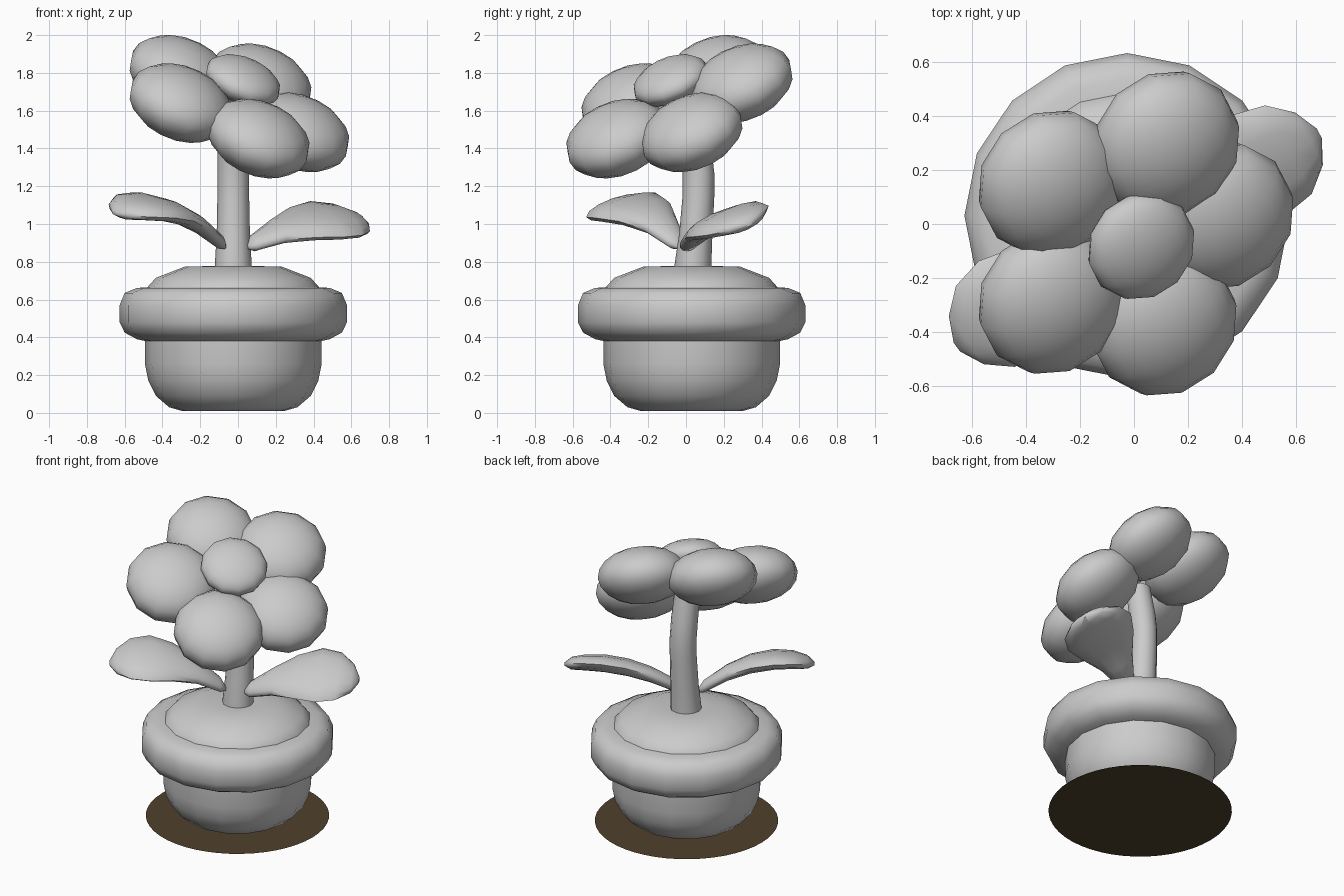
import bpy, bmesh
from math import cos, sin, pi, radians
from mathutils import Vector

cube = bpy.data.objects.get("Cube")
if cube:
    bpy.data.objects.remove(cube, do_unlink=True)


def material(name, rgb):
    mat = bpy.data.materials.new(name)
    mat.use_nodes = True
    color = (*rgb, 1)
    mat.diffuse_color = color
    mat.node_tree.nodes["Principled BSDF"].inputs["Base Color"].default_value = color
    return mat


GREY = material("light grey", (0.6, 0.6, 0.6))
BROWN = material("dark brown", (0.08, 0.054, 0.025))
POT = Vector((-0.025, 0.03, 0))


def finish(name, bm, mat=GREY, angle=60):
    bmesh.ops.recalc_face_normals(bm, faces=bm.faces)
    mesh = bpy.data.meshes.new(name)
    bm.to_mesh(mesh)
    bm.free()
    mesh.materials.append(mat)
    obj = bpy.data.objects.new(name, mesh)
    bpy.context.collection.objects.link(obj)
    bpy.ops.object.select_all(action="DESELECT")
    bpy.context.view_layer.objects.active = obj
    obj.select_set(True)
    bpy.ops.object.shade_smooth_by_angle(angle=radians(angle))
    return obj


def loft(name, rings):
    """Skin a list of equal rings of points and cap both ends."""
    bm = bmesh.new()
    loops = [[bm.verts.new(p) for p in ring] for ring in rings]
    n = len(loops[0])
    for a, b in zip(loops, loops[1:]):
        for i in range(n):
            j = (i + 1) % n
            bm.faces.new((a[i], a[j], b[j], b[i]))
    bm.faces.new(loops[0])
    bm.faces.new(loops[-1])
    return finish(name, bm)


def ring(center, u, v, n):
    turns = [2 * pi * i / n for i in range(n)]
    return [center + u * cos(t) + v * sin(t) for t in turns]


def lathe(name, profile, n=16):
    return loft(name, [ring(POT + Vector((0, 0, z)), Vector((r, 0, 0)),
                            Vector((0, r, 0)), n) for r, z in profile])


def bulb(name, center, radius, thick, axis):
    """Flattened ball whose short axis points along axis."""
    bm = bmesh.new()
    bmesh.ops.create_uvsphere(bm, u_segments=12, v_segments=10, radius=1)
    obj = finish(name, bm, angle=80)
    obj.scale = (radius, radius, thick)
    obj.rotation_euler = axis.to_track_quat("Z", "Y").to_euler()
    obj.location = center


def leaf(name, base, tip, z, rise, droop, slope):
    base, tip = Vector((*base, 0)), Vector((*tip, 0))
    along = (tip - base).normalized()
    side = Vector((-along.y, along.x, 0))
    if side.y > 0:
        side = -side
    side.z = -slope
    up = along.cross(side).normalized()
    stations = [(0, .012, .012), (.05, .055, .04), (.25, .105, .05),
                (.45, .17, .055), (.65, .21, .055), (.82, .185, .05),
                (.94, .11, .04), (1, .02, .012)]
    rings = []
    for s, width, thick in stations:
        center = base.lerp(tip, s)
        center.z = z + rise * s - droop * s * s
        rings.append(ring(center, side * width, up * thick, 12))
    loft(name, rings)


# Ground disc
bm = bmesh.new()
bmesh.ops.create_circle(bm, cap_ends=True, segments=48, radius=0.57)
finish("ground_disc", bm, BROWN).location = POT

# Pot body, rim and soil
lathe("pot_body", [(.27, .01), (.34, .03), (.41, .09), (.45, .17),
                   (.468, .26), (.468, .42)])
lathe("pot_rim", [(.44, .375), (.51, .39), (.575, .425), (.602, .48), (.602, .57),
                  (.575, .635), (.51, .662), (.42, .665)])
lathe("soil", [(.47, .62), (.455, .665), (.41, .715), (.255, .775), (.12, .777)])

# Stem, curving forward under the bloom
path = [(.035, .72, .1), (.036, .775, .098), (.052, .95, .088), (.066, 1.15, .084),
        (.066, 1.27, .084), (.05, 1.4, .084), (.01, 1.6, .08)]
loft("stem", [ring(Vector((POT.x, y, z)), Vector((r, 0, 0)), Vector((0, r, 0)), 12)
              for y, z, r in path])

# Leaves
leaf("left_leaf", (.05, 0), (.685, .335), .88, .39, .27, .42)
leaf("right_leaf", (-.07, -.03), (-.655, -.455), .88, .59, .41, .28)

# Bloom, five petals around a small centre
facing = Vector((.36, -.36, .86)).normalized()
petals = [(-.305, .15, 1.79), (.12, .295, 1.745), (.32, .03, 1.485),
          (.11, -.365, 1.452), (-.305, -.285, 1.64)]
for i, spot in enumerate(petals):
    bulb(f"petal_{i + 1}", spot, .285, .18, facing)
bulb("flower_centre", (.027, -.082, 1.76), .21, .105, facing)
